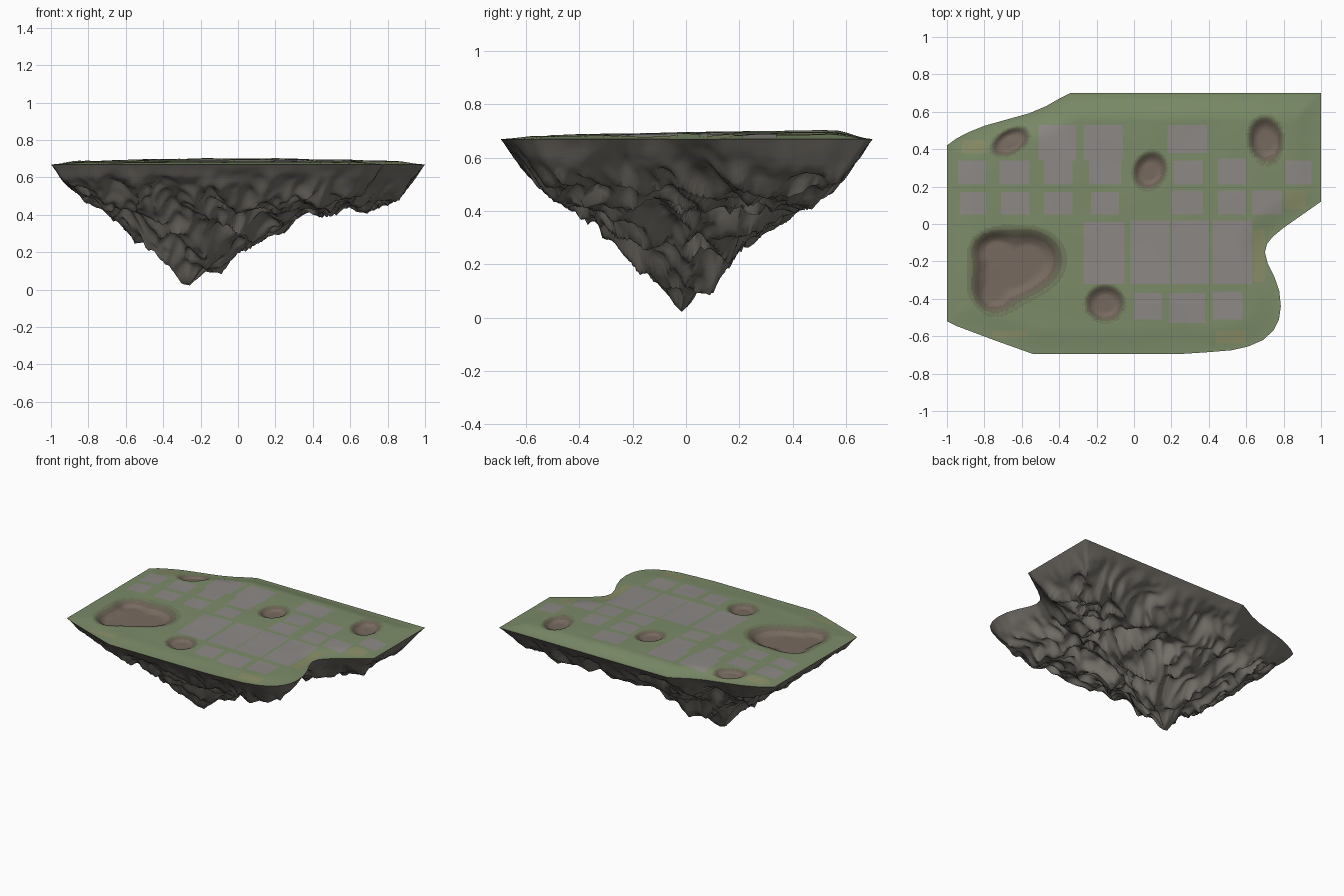
import bpy, math
from mathutils import Vector, noise

if "Cube" in bpy.data.objects:
    bpy.data.objects.remove(bpy.data.objects["Cube"])

CENTRE = Vector((-0.28, -0.02))
CORNERS = [Vector(p) for p in [
    (1, .12), (1, .70), (-.34, .70), (-.40, .67), (-.47, .63), (-.56, .592), (-.7, .553), (-.80, .525), (-.88, .493),
    (-.95, .457), (-1, .42), (-1, -.52), (-.95, -.545), (-.75, -.62), (-.54, -.695), (.25, -.695), (.4, -.685),
    (.52, -.675), (.61, -.655), (.69, -.62), (.745, -.57), (.775, -.51), (.785, -.44), (.777, -.36),
    (.75, -.28), (.715, -.21), (.70, -.15), (.712, -.105), (.74, -.07), (.8, -.02), (.9, .05)]]
EDGES = list(zip(CORNERS, CORNERS[1:] + CORNERS[:1]))

# Pits: depth and the ellipses (x, y, rx, ry, turn) that make up each
PITS = [
    (.042, [(-.57, -.19, .165, .145, 0), (-.73, -.14, .12, .09, 0), (-.75, -.36, .09, .10, .2),
            (-.63, -.27, .19, .12, .45), (-.72, -.25, .12, .16, 0)]),
    (.024, [(-.66, .44, .10, .06, .5)]),
    (.024, [(.085, .285, .08, .095, -.4)]),
    (.03, [(.705, .45, .085, .115, .15)]),
    (.024, [(-.155, -.425, .095, .09, 0)]),
]

SLABS = [
    (-.93, -.79, .05, .17), (-.94, -.79, .21, .34), (-.71, -.56, .05, .17), (-.72, -.56, .21, .34),
    (-.51, -.31, .34, .53), (-.48, -.33, .21, .34), (-.48, -.33, .05, .17), (-.27, -.06, .34, .53),
    (-.24, -.07, .21, .34), (-.23, -.08, .05, .17), (.18, .39, .38, .53), (.21, .37, .21, .34),
    (.20, .37, .05, .18), (.45, .60, .21, .35), (.45, .60, .05, .18), (.63, .79, .05, .18),
    (.81, .95, .21, .34), (-.27, -.05, -.32, .01), (-.02, .19, -.32, .02), (.20, .40, -.32, .02),
    (.42, .63, -.32, .02), (0, .15, -.51, -.37), (.19, .38, -.53, -.37), (.42, .58, -.51, -.36)]
SAND = [(-.92, -.79, .38, .45), (.81, .92, .08, .18), (.64, .70, -.31, -.03),
        (.44, .60, -.64, -.57), (-.76, -.57, -.61, -.57)]


def smooth(t):
    t = min(1, max(0, t))
    return t * t * (3 - 2 * t)


def lerp_table(table, s):
    for (a, za), (b, zb) in zip(table, table[1:]):
        if s <= b:
            return za + (zb - za) * (s - a) / (b - a)
    return table[-1][1]


def material(name, rgb):
    m = bpy.data.materials.new(name)
    m.diffuse_color = (*rgb, 1)
    m.use_nodes = True
    m.node_tree.nodes["Principled BSDF"].inputs["Base Color"].default_value = m.diffuse_color
    return m


def make_object(name, verts, faces, mats, angle):
    me = bpy.data.meshes.new(name)
    me.from_pydata(verts, [], faces)
    for m in mats:
        me.materials.append(m)
    ob = bpy.data.objects.new(name, me)
    bpy.context.collection.objects.link(ob)
    bpy.ops.object.select_all(action='DESELECT')
    ob.select_set(True)
    bpy.context.view_layer.objects.active = ob
    bpy.ops.object.shade_smooth_by_angle(angle=math.radians(angle))
    return ob


def edge_distance(p):
    best = 9
    for a, b in EDGES:
        d = b - a
        t = min(1, max(0, (p - a).dot(d) / d.length_squared))
        best = min(best, (p - a - d * t).length)
    return best


def pit_ratio(p, ellipses):
    """Softly joined ellipses: about 1 on the pit's edge."""
    total = 0
    for x, y, rx, ry, turn in ellipses:
        dx, dy = p.x - x, p.y - y
        c, s = math.cos(turn), math.sin(turn)
        total += max(.05, math.hypot((dx * c + dy * s) / rx, (dy * c - dx * s) / ry)) ** -5
    return total ** -.2


def top_z(p):
    ramp = smooth(edge_distance(p) / .15)
    z = .67 + ramp * (.009 + .022 * smooth((p.y + .8) / 1.35) * (1 - .9 * p.x * p.x))
    z += ramp * .004 * noise.noise((p.x * 4, p.y * 4, 3))
    for depth, ellipses in PITS:
        z -= depth * smooth((1.15 - pit_ratio(p, ellipses)) / .65)
    return z


# Even points round the outline
RIM = []
for a, b in EDGES:
    n = max(1, math.ceil((b - a).length / .018))
    RIM += [a.lerp(b, i / n) for i in range(n)]


def polar_mesh(rings, place, flip):
    """Rings shrinking from the rim to one middle point."""
    n = len(RIM)
    verts = [place(p, 1 - r / rings) for r in range(rings) for p in RIM]
    verts.append(place(RIM[0], 0))
    faces = []
    for r in range(rings):
        for i in range(n):
            j = (i + 1) % n
            f = [r * n + i, r * n + j]
            f += [(r + 1) * n + j, (r + 1) * n + i] if r < rings - 1 else [rings * n]
            faces.append(f[::-1] if flip else f)
    return verts, faces


# Ground colours from pit middle outwards, each up to a pit ratio
BANDS = [(.80, material("earth", (.185, .145, .115))), (.93, material("earth_dark", (.145, .115, .088))),
         (1.06, material("pit_edge", (.135, .135, .085))), (1.2, material("grass_dark", (.165, .20, .11))),
         (99, material("grass", (.20, .26, .14)))]
stone = material("paving", (.265, .25, .24))
sand = material("dry_grass", (.25, .265, .135))
rock = material("rock", (.185, .17, .148))


# Grassy top with sunken pits
def place_top(p, s):
    q = CENTRE.lerp(p, s)
    return (q.x, q.y, top_z(q))


verts, faces = polar_mesh(100, place_top, False)
top = make_object("grass_top", verts, faces, [m for _, m in BANDS], 80)
for poly in top.data.polygons:
    r = min(pit_ratio(poly.center.xy, e) for _, e in PITS)
    poly.material_index = next(i for i, (limit, _) in enumerate(BANDS) if r < limit)

# Rocky underside: height by fraction of the way to the rim, and by distance in from the edge
LEFT = [(0, 0), (.1, .10), (.2, .19), (.3, .28), (.45, .39), (.6, .47), (.72, .52), (.86, .57), (.95, .62), (1, .67)]
RIGHT = [(0, 0), (.08, .11), (.2, .225), (.3, .315), (.4, .37), (.5, .425), (.6, .455), (.7, .465),
         (.82, .475), (.88, .51), (.95, .59), (1, .67)]
WALL = [(0, .67), (.05, .61), (.1, .565), (.2, .495), (.3, .44), (.4, .36), (.6, .1), (.7, 0)]
SPIKES = [(-.09, .10, .07), (-.55, -.05, .04), (-.38, -.12, .03), (.1, -.1, .04), (.7, .35, .03)]


def place_rock(p, s):
    d = p - CENTRE
    q = CENTRE + d * s
    w = smooth((d.normalized().x - .2) / .7)
    z = lerp_table(LEFT, s) * (1 - w) + lerp_table(RIGHT, s) * w
    inset = edge_distance(q)
    z = max(z, lerp_table(WALL, inset))
    v = Vector((q.x, q.y, z * .5))
    mask = smooth(inset / .2) * smooth(s / .2)
    ridge = abs(noise.noise(v * 4.5 + Vector((7, 2, 1)))) * 2 - .6
    fine = abs(noise.noise(v * 11)) * 2 - .6
    bump = noise.noise((q.x * 5, q.y * 5, z * 2)) + .6 * noise.noise((q.x * 13, q.y * 13, z * 5))
    z += mask * (.075 * ridge + .045 * fine) + .026 * bump * smooth(inset / .06) * (1 - mask)* smooth(s / .3)
    for x, y, h in SPIKES:
        z -= h * max(0, 1 - math.hypot(q.x - x, q.y - y) / .09)
    push = noise.noise_vector(v * 6) * .035 * mask
    return (q.x + push.x, q.y + push.y, min(.67, max(z, 0)))


verts, faces = polar_mesh(60, place_rock, True)
make_object("rock_underside", verts, faces, [rock], 55)


# Flat patches laid over the grass
def patches(name, rects, mat, n=8):
    verts, faces = [], []
    for x0, x1, y0, y1 in rects:
        k = len(verts)
        for i in range(n + 1):
            for j in range(n + 1):
                p = Vector((x0 + (x1 - x0) * i / n, y0 + (y1 - y0) * j / n))
                verts.append((p.x, p.y, top_z(p) + .0015))
        for i in range(n):
            for j in range(n):
                a = k + i * (n + 1) + j
                faces.append((a, a + n + 1, a + n + 2, a + 1))
    make_object(name, verts, faces, [mat], 60)


patches("paving_slabs", SLABS, stone)
patches("dry_grass_patches", SAND, sand)
